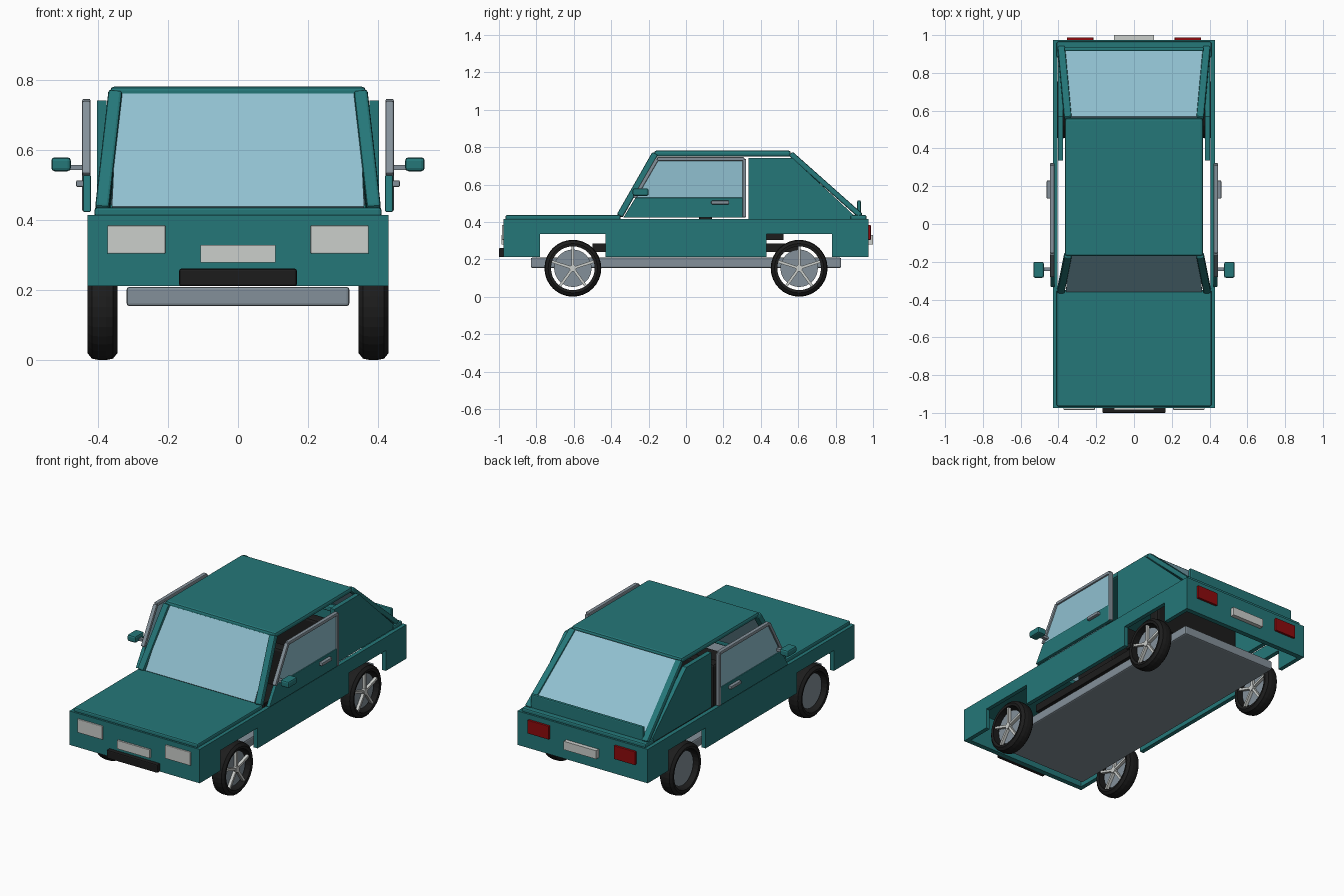
import bpy, bmesh, math
from mathutils import Vector, Matrix

if "Cube" in bpy.data.objects:
    bpy.data.objects.remove(bpy.data.objects["Cube"])


def material(name, r, g, b):
    m = bpy.data.materials.new(name)
    m.diffuse_color = (r, g, b, 1)
    m.use_nodes = True
    m.node_tree.nodes["Principled BSDF"].inputs["Base Color"].default_value = m.diffuse_color
    return m


TEAL = material("teal paint", 0.018, 0.185, 0.19)
GLASS = material("pale blue glass", 0.28, 0.53, 0.63)
GREY = material("grey metal", 0.23, 0.28, 0.32)
LIGHT = material("light grey", 0.60, 0.62, 0.60)
BLACK = material("black rubber", 0.012, 0.012, 0.012)
RED = material("red lamp", 0.27, 0.003, 0.004)


def finish(name, bm, mat, bevel=0.0):
    bmesh.ops.recalc_face_normals(bm, faces=bm.faces)
    me = bpy.data.meshes.new(name)
    bm.to_mesh(me)
    bm.free()
    me.materials.append(mat)
    ob = bpy.data.objects.new(name, me)
    bpy.context.collection.objects.link(ob)
    if bevel:
        mod = ob.modifiers.new("bevel", "BEVEL")
        mod.width, mod.segments = bevel, 2
    return ob


def box(name, x, y, z, mat, bevel=0.0):
    """Box from (min, max) ranges."""
    bm = bmesh.new()
    bmesh.ops.create_cube(bm, size=1)
    for v in bm.verts:
        v.co = [r[0] + (c + 0.5) * (r[1] - r[0]) for c, r in zip(v.co, (x, y, z))]
    return finish(name, bm, mat, bevel)


def panel(name, profile, x0, x1, mat, bevel=0.0):
    """Side profile of (y, z) points extruded along x."""
    bm = bmesh.new()
    face = bm.faces.new([bm.verts.new((x0, y, z)) for y, z in profile])
    new = bmesh.ops.extrude_face_region(bm, geom=[face])["geom"]
    bmesh.ops.translate(bm, vec=(x1 - x0, 0, 0),
                        verts=[v for v in new if isinstance(v, bmesh.types.BMVert)])
    return finish(name, bm, mat, bevel)


def beam(name, a, b, w, h, mat, bevel=0.0):
    """Rectangular bar between two points, w wide along x."""
    a, b = Vector(a), Vector(b)
    d = (b - a).normalized()
    side = (Vector((1, 0, 0)) - d * d.x).normalized()
    up = d.cross(side)
    bm = bmesh.new()
    bmesh.ops.create_cube(bm, size=1)
    for v in bm.verts:
        c = v.co.copy()
        v.co = (a + b) / 2 + side * c.x * w + up * c.y * h + d * c.z * (b - a).length
    return finish(name, bm, mat, bevel)


def sheet(name, corners, mat):
    bm = bmesh.new()
    bm.faces.new([bm.verts.new(c) for c in corners])
    ob = finish(name, bm, mat)
    mod = ob.modifiers.new("thickness", "SOLIDIFY")
    mod.thickness, mod.offset = 0.01, 0
    return ob


def cut(ob, x, y, z):
    c = box("cutter", x, y, z, BLACK)
    c.hide_render = True
    c.hide_set(True)
    mod = ob.modifiers.new("cut", "BOOLEAN")
    mod.object, mod.solver = c, "EXACT"


# Hollow body shell with wheel openings right through
body = box("body_shell", (-0.43, 0.43), (-0.975, 0.975), (0.213, 0.415), TEAL)
cut(body, (-0.405, 0.405), (-0.945, 0.945), (0.1, 0.6))
for y in (-0.605, 0.605):
    cut(body, (-0.6, 0.6), (y - 0.175, y + 0.175), (0.1, 0.335))

box("hood", (-0.41, 0.41), (-0.965, -0.35), (0.41, 0.437), TEAL, 0.008)
box("rear_deck", (-0.41, 0.41), (0.88, 0.965), (0.41, 0.437), TEAL, 0.008)
box("rear_lip", (-0.37, 0.37), (0.915, 0.935), (0.43, 0.515), TEAL, 0.006)
box("roof", (-0.365, 0.365), (-0.17, 0.56), (0.75, 0.782), TEAL, 0.012)
box("chassis", (-0.318, 0.318), (-0.83, 0.83), (0.155, 0.21), GREY, 0.008)
box("floor", (-0.3, 0.3), (-0.5, 0.6), (0.24, 0.285), BLACK)

# Windscreen and rear window
sheet("windscreen", [(-0.36, -0.355, 0.437), (0.36, -0.355, 0.437),
                     (0.345, -0.165, 0.76), (-0.345, -0.165, 0.76)], GLASS)
sheet("rear_window", [(-0.365, 0.93, 0.437), (0.365, 0.93, 0.437),
                      (0.335, 0.565, 0.765), (-0.335, 0.565, 0.765)], GLASS)

# Seats
for x in (-0.17, 0.17):
    box("front_seat_base", (x - 0.11, x + 0.11), (-0.15, 0.1), (0.285, 0.335), BLACK)
    box("front_seat_back", (x - 0.11, x + 0.11), (0.07, 0.14), (0.3, 0.56), BLACK, 0.015)
box("rear_seat_base", (-0.29, 0.29), (0.28, 0.52), (0.305, 0.335), BLACK)
box("rear_seat_back", (-0.29, 0.29), (0.48, 0.55), (0.335, 0.56), BLACK, 0.015)

# Parts on both sides
for s, side in ((1, "right"), (-1, "left")):
    def rng(a, b):
        return (a, b) if s > 0 else (-b, -a)

    beam(side + "_front_pillar", (s * 0.388, -0.355, 0.432), (s * 0.35, -0.165, 0.765),
         0.04, 0.035, TEAL, 0.008)
    beam(side + "_rear_pillar", (s * 0.385, 0.935, 0.432), (s * 0.35, 0.56, 0.765),
         0.04, 0.03, TEAL, 0.008)
    panel(side + "_quarter_panel", [(0.335, 0.415), (0.92, 0.415), (0.57, 0.742), (0.335, 0.742)],
          s * 0.375, s * 0.402, TEAL)

    # Door with framed window
    panel(side + "_door", [(-0.335, 0.424), (0.317, 0.424), (0.317, 0.53), (-0.27, 0.53)],
          s * 0.42, s * 0.442, TEAL, 0.004)
    panel(side + "_door_glass", [(-0.27, 0.528), (0.31, 0.528), (0.31, 0.735), (-0.155, 0.735)],
          s * 0.428, s * 0.436, GLASS)
    path = [(-0.275, 0.53), (-0.155, 0.737), (0.312, 0.737), (0.312, 0.425)]
    for p, q in zip(path, path[1:]):
        beam(side + "_window_frame", (s * 0.433, *p), (s * 0.433, *q), 0.024, 0.02, GREY, 0.005)
    box(side + "_door_handle", rng(0.44, 0.462), (0.135, 0.23), (0.495, 0.514), GREY, 0.004)

    # Mirror
    box(side + "_mirror_arm", rng(0.435, 0.485), (-0.25, -0.23), (0.543, 0.558), GREY)
    box(side + "_mirror", rng(0.477, 0.533), (-0.285, -0.2), (0.54, 0.58), TEAL, 0.01)

    # Lamps
    box(side + "_headlight", rng(0.207, 0.373), (-0.984, -0.97), (0.305, 0.385), LIGHT, 0.003)
    box(side + "_tail_light", rng(0.215, 0.355), (0.97, 0.988), (0.305, 0.385), RED, 0.003)

# Number plates without lettering, and front bumper
box("front_plate", (-0.107, 0.107), (-0.986, -0.97), (0.28, 0.33), LIGHT)
box("rear_plate", (-0.107, 0.107), (0.97, 1.0), (0.28, 0.33), LIGHT)
box("front_bumper", (-0.168, 0.168), (-1.0, -0.97), (0.212, 0.262), BLACK, 0.006)


def tyre(name, cx, cy, cz):
    """Cross-section of (x, radius) revolved around the axle."""
    section = [(-0.04, 0.117), (-0.043, 0.132), (-0.03, 0.148), (-0.01, 0.152),
               (0.01, 0.152), (0.03, 0.148), (0.043, 0.132), (0.04, 0.117)]
    n = 32
    bm = bmesh.new()
    rings = []
    for i in range(n):
        a = 2 * math.pi * i / n
        rings.append([bm.verts.new((cx + x, cy + r * math.cos(a), cz + r * math.sin(a)))
                      for x, r in section])
    for i in range(n):
        p, q = rings[i], rings[(i + 1) % n]
        for j in range(len(section)):
            k = (j + 1) % len(section)
            bm.faces.new((p[j], p[k], q[k], q[j]))
    finish(name, bm, BLACK)


def disc(name, cx, cy, cz, r, depth, mat):
    bm = bmesh.new()
    turn = Matrix.Translation((cx, cy, cz)) @ Matrix.Rotation(math.pi / 2, 4, "Y")
    bmesh.ops.create_cone(bm, cap_ends=True, segments=32, radius1=r, radius2=r,
                          depth=depth, matrix=turn)
    finish(name, bm, mat)


# Wheels: all four share one orientation
for cx in (-0.387, 0.387):
    for cy in (-0.605, 0.605):
        cz = 0.153
        tyre("tyre", cx, cy, cz)
        disc("wheel_disc", cx, cy, cz, 0.1, 0.03, GREY)
        disc("wheel_hub", cx + 0.02, cy, cz, 0.018, 0.03, LIGHT)
        for i in range(5):
            a = math.radians(90 + 72 * i)
            tip = (cx + 0.023, cy + 0.119 * math.cos(a), cz + 0.119 * math.sin(a))
            beam("wheel_spoke", (cx + 0.023, cy, cz), tip, 0.018, 0.014, LIGHT)
